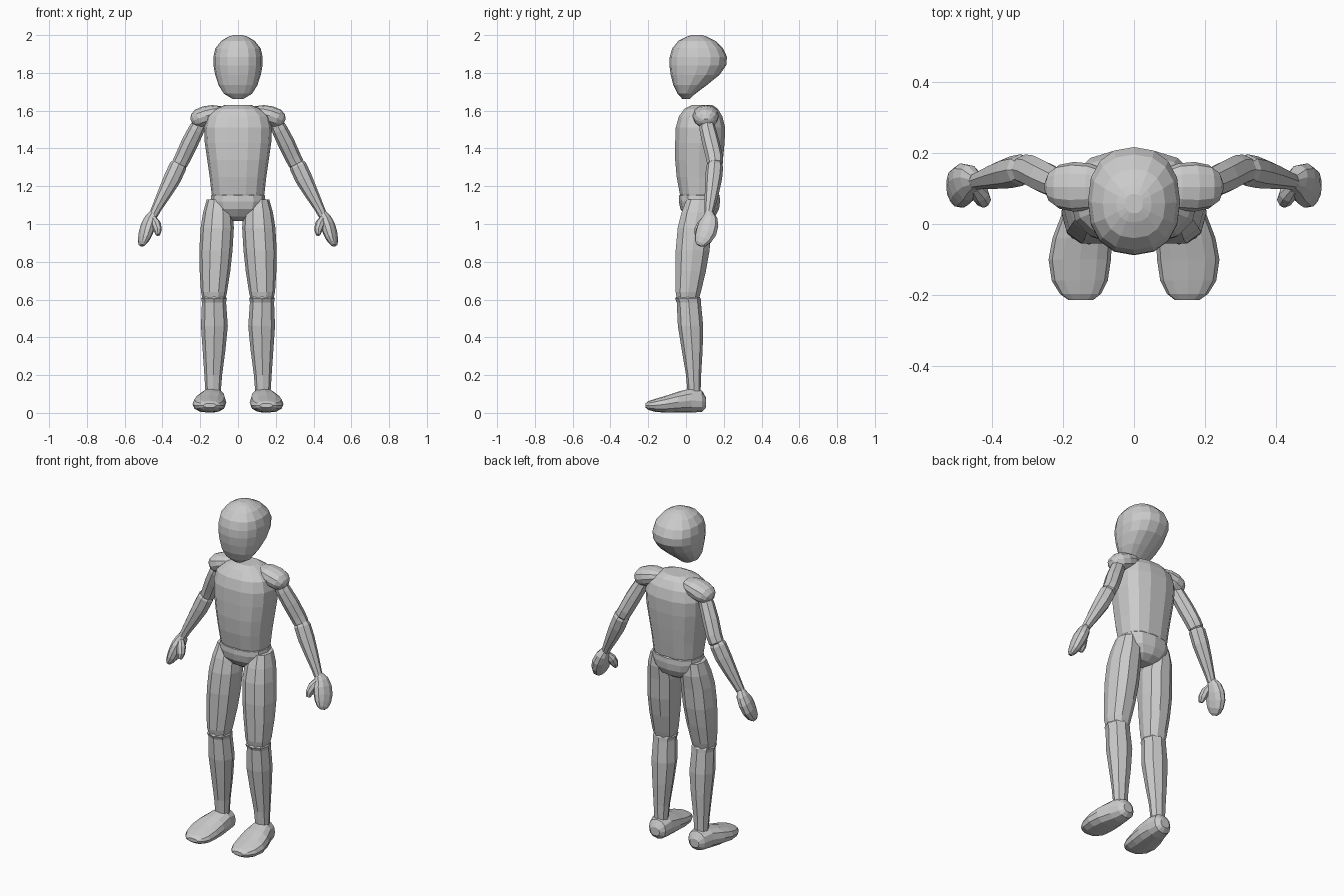
import bpy, bmesh, math
from mathutils import Vector


def loft(name, rings, n, side, axis=None, power=2.0, mirror=False):
    """Skin rings of (x, y, z, radius along side, other radius), flat shaded."""
    bm = bmesh.new()
    pts = [Vector(r[:3]) for r in rings]
    loops = []
    for i, r in enumerate(rings):
        d = Vector(axis) if axis else pts[min(i + 1, len(pts) - 1)] - pts[max(i - 1, 0)]
        d.normalize()
        u = Vector(side)
        u = (u - d * u.dot(d)).normalized()
        v = d.cross(u)
        loop = []
        for k in range(n):
            a = 2 * math.pi * k / n
            c, s = math.cos(a), math.sin(a)
            c = math.copysign(abs(c) ** (2 / power), c)
            s = math.copysign(abs(s) ** (2 / power), s)
            loop.append(bm.verts.new(pts[i] + u * r[3] * c + v * r[4] * s))
        loops.append(loop)
    for a, b in zip(loops, loops[1:]):
        for k in range(n):
            j = (k + 1) % n
            bm.faces.new((a[k], a[j], b[j], b[k]))
    bm.faces.new(loops[0])
    bm.faces.new(loops[-1])
    bmesh.ops.recalc_face_normals(bm, faces=bm.faces)
    mesh = bpy.data.meshes.new(name)
    bm.to_mesh(mesh)
    bm.free()
    ob = bpy.data.objects.new(name, mesh)
    bpy.context.collection.objects.link(ob)
    if mirror:
        ob.modifiers.new("Mirror", 'MIRROR').use_mirror_merge = False
    return ob


def body(name, rows, n, power):
    """Horizontal rings from (z, front y, back y, half width)."""
    rings = [(0, (f + b) / 2, z, w, (b - f) / 2) for z, f, b, w in rows]
    return loft(name, rings, n, (1, 0, 0), (0, 0, 1), power)


X, Y, Z = (1, 0, 0), (0, 1, 0), (0, 0, 1)

# Head, torso and pelvis
body("head", [(1.663, -.02, .02, .03), (1.69, -.045, .05, .075), (1.735, -.067, .11, .103),
              (1.79, -.081, .178, .121), (1.84, -.088, .213, .13), (1.885, -.086, .217, .13),
              (1.93, -.073, .196, .12), (1.97, -.04, .155, .088), (1.992, .005, .11, .05),
              (2.0, .03, .085, .025)], 16, 2.3)
body("torso", [(1.09, -.01, .15, .125), (1.16, -.035, .175, .14), (1.25, -.052, .187, .15),
               (1.34, -.06, .198, .163), (1.43, -.06, .207, .176), (1.51, -.057, .21, .18),
               (1.57, -.04, .195, .165), (1.61, -.01, .17, .12), (1.63, .03, .14, .07)], 14, 2.5)
body("pelvis", [(1.015, .04, .115, .06), (1.04, .0, .155, .095), (1.08, -.03, .175, .135),
                (1.12, -.038, .18, .146), (1.15, -.036, .178, .142), (1.165, -.02, .165, .125)], 12, 2.4)

# Shoulder pads
loft("shoulder", [(.06, .105, 1.60, .02, .012), (.085, .105, 1.595, .05, .03), (.125, .105, 1.585, .066, .046),
                  (.17, .105, 1.572, .07, .053), (.21, .105, 1.558, .062, .05), (.233, .105, 1.548, .045, .036),
                  (.246, .105, 1.542, .02, .016)], 12, Y, power=2.2, mirror=True)

# Arms
loft("upper_arm", [(.195, .108, 1.55, .036, .036), (.22, .115, 1.5, .043, .042), (.255, .132, 1.43, .046, .045),
                   (.29, .15, 1.355, .045, .043), (.308, .154, 1.32, .042, .042),
                   (.315, .152, 1.305, .028, .028)], 8, Y, mirror=True)
loft("forearm", [(.308, .153, 1.33, .03, .034), (.318, .152, 1.305, .045, .046), (.348, .146, 1.24, .045, .046),
                 (.39, .136, 1.16, .037, .037), (.43, .125, 1.085, .027, .027),
                 (.447, .12, 1.05, .023, .024)], 8, Y, mirror=True)

# Mitten hands with thumbs
loft("hand", [(.446, .122, 1.06, .022, .02), (.46, .125, 1.03, .042, .032), (.474, .118, .995, .056, .037),
              (.488, .106, .955, .058, .035), (.498, .09, .92, .05, .029), (.506, .076, .897, .034, .019),
              (.509, .07, .886, .015, .009)], 10, (.25, 1, 0), power=2.2, mirror=True)
loft("thumb", [(.45, .105, 1.03, .018, .018), (.434, .085, 1.0, .026, .026), (.425, .068, .968, .024, .022),
               (.424, .057, .942, .012, .012)], 8, Y, mirror=True)

# Legs
loft("thigh", [(.105, .07, 1.13, .06, .07), (.107, .06, 1.06, .078, .088), (.11, .045, .98, .088, .093),
               (.117, .035, .86, .088, .094), (.122, .025, .75, .081, .084), (.127, .012, .64, .069, .07),
               (.127, .01, .6, .06, .06)], 10, X, Z, 2.2, True)
loft("shin", [(.127, .01, .625, .055, .055), (.127, .01, .605, .068, .068), (.127, .015, .585, .064, .064),
              (.125, .024, .46, .071, .067), (.127, .033, .33, .06, .055), (.131, .04, .2, .047, .04),
              (.132, .043, .1, .04, .034)], 8, X, Z, 2.2, True)

# Feet
loft("foot", [(.13, .107, .055, .03, .025), (.13, .085, .062, .055, .056), (.135, .03, .066, .068, .065),
              (.146, -.04, .057, .084, .056), (.153, -.1, .047, .088, .046), (.153, -.16, .04, .079, .035),
              (.151, -.197, .039, .058, .024), (.15, -.215, .039, .034, .011)], 12, X, Y, 2.3, True)
